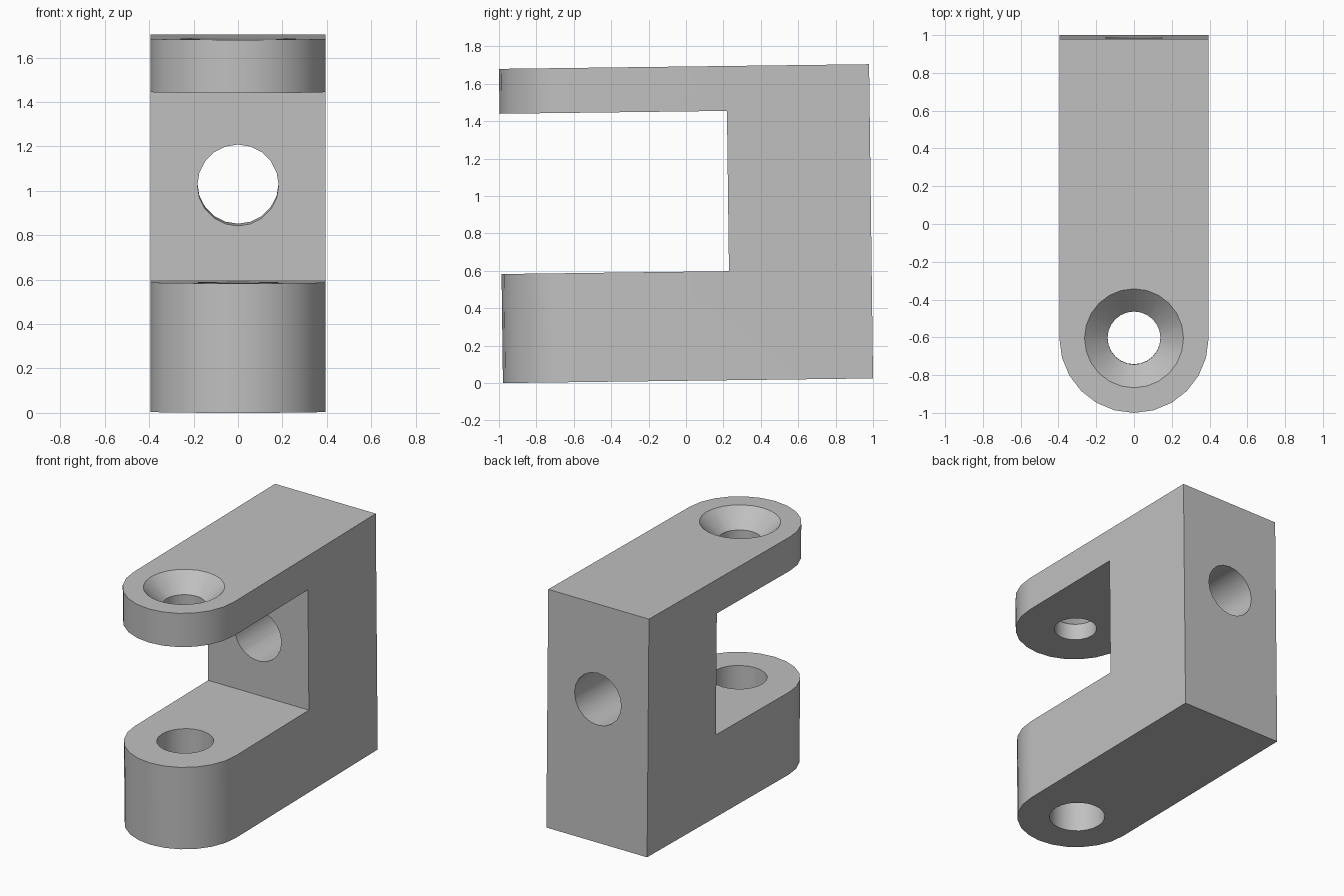
import bpy, bmesh, math
from mathutils import Matrix, Vector

cube = bpy.data.objects.get("Cube")
if cube:
    bpy.data.objects.remove(cube, do_unlink=True)

# Main sizes, measured from the bottom front edge before tilting
LENGTH, HEIGHT, HALF_W = 1.979, 1.68, 0.395
SLOT_LOW, SLOT_HIGH, SLOT_DEPTH = 0.583, 1.44, 1.216
BOLT_R, SCREW_R, SINK = 0.183, 0.14, 0.122
TILT = 0.0126

grey = bpy.data.materials.new("plain grey")
grey.use_nodes = True
colour = (0.53, 0.53, 0.53, 1)
grey.diffuse_color = colour
grey.node_tree.nodes["Principled BSDF"].inputs["Base Color"].default_value = colour


def make_object(name, bm):
    bmesh.ops.recalc_face_normals(bm, faces=bm.faces)
    mesh = bpy.data.meshes.new(name)
    bm.to_mesh(mesh)
    bm.free()
    obj = bpy.data.objects.new(name, mesh)
    bpy.context.collection.objects.link(obj)
    mesh.materials.append(grey)
    return obj


def loft(name, rings, matrix=Matrix()):
    """Join equal-sized closed rings of points into a capped solid."""
    bm = bmesh.new()
    loops = [[bm.verts.new(matrix @ Vector(p)) for p in ring] for ring in rings]
    n = len(loops[0])
    for low, high in zip(loops, loops[1:]):
        for i in range(n):
            j = (i + 1) % n
            bm.faces.new((low[i], low[j], high[j], high[i]))
    bm.faces.new(loops[0][::-1])
    bm.faces.new(loops[-1])
    return make_object(name, bm)


def turned(name, profile, matrix, sides=24):
    """Round solid from (radius, height) pairs."""
    angles = [math.tau * i / sides for i in range(sides)]
    return loft(name, [[(r * math.cos(a), r * math.sin(a), z) for a in angles]
                       for r, z in profile], matrix)


# Body: block with a rounded front, extruded upwards
arc = [math.pi * (1 + i / 12) for i in range(13)]
outline = [(HALF_W * math.cos(a), HALF_W + HALF_W * math.sin(a)) for a in arc]
outline += [(HALF_W, LENGTH), (-HALF_W, LENGTH)]
body = loft("clevis_bracket", [[(x, y, z) for x, y in outline] for z in (0, HEIGHT)])

# Slot between the two arms
slot = loft("slot_cutter", [[(-1, -1, z), (1, -1, z), (1, SLOT_DEPTH, z), (-1, SLOT_DEPTH, z)]
                            for z in (SLOT_LOW, SLOT_HIGH)])

# Holes: lower arm, countersunk upper arm and back wall
pin_axis = Matrix.Translation((0, HALF_W, 0))
wall_axis = Matrix.Translation((0, 0, 1.01)) @ Matrix.Rotation(-math.pi / 2, 4, "X")
lower_hole = turned("lower_hole_cutter", [(BOLT_R, -0.2), (BOLT_R, 0.8)], pin_axis)
upper_hole = turned("upper_hole_cutter",
                    [(SCREW_R, 1.2), (SCREW_R, HEIGHT - SINK),
                     (SCREW_R + SINK + 0.1, HEIGHT + 0.1)], pin_axis)
wall_hole = turned("wall_hole_cutter", [(BOLT_R, 1), (BOLT_R, 2.2)], wall_axis, 20)

bpy.ops.object.select_all(action="DESELECT")
bpy.context.view_layer.objects.active = body
body.select_set(True)
for cutter in (slot, lower_hole, upper_hole, wall_hole):
    cutter.hide_render = True
    cut = body.modifiers.new("cut", "BOOLEAN")
    cut.operation, cut.solver, cut.object = "DIFFERENCE", "EXACT", cutter
    bpy.ops.object.modifier_apply(modifier=cut.name)
    bpy.data.objects.remove(cutter, do_unlink=True)

# Slight lean of the whole bracket, then smooth the round walls
body.data.transform(Matrix.Translation((0, HEIGHT * TILT - 1, 0)) @ Matrix.Rotation(TILT, 4, "X"))
bpy.ops.object.shade_smooth_by_angle(angle=math.radians(30))
weighted = body.modifiers.new("even shading", "WEIGHTED_NORMAL")
weighted.keep_sharp = True
